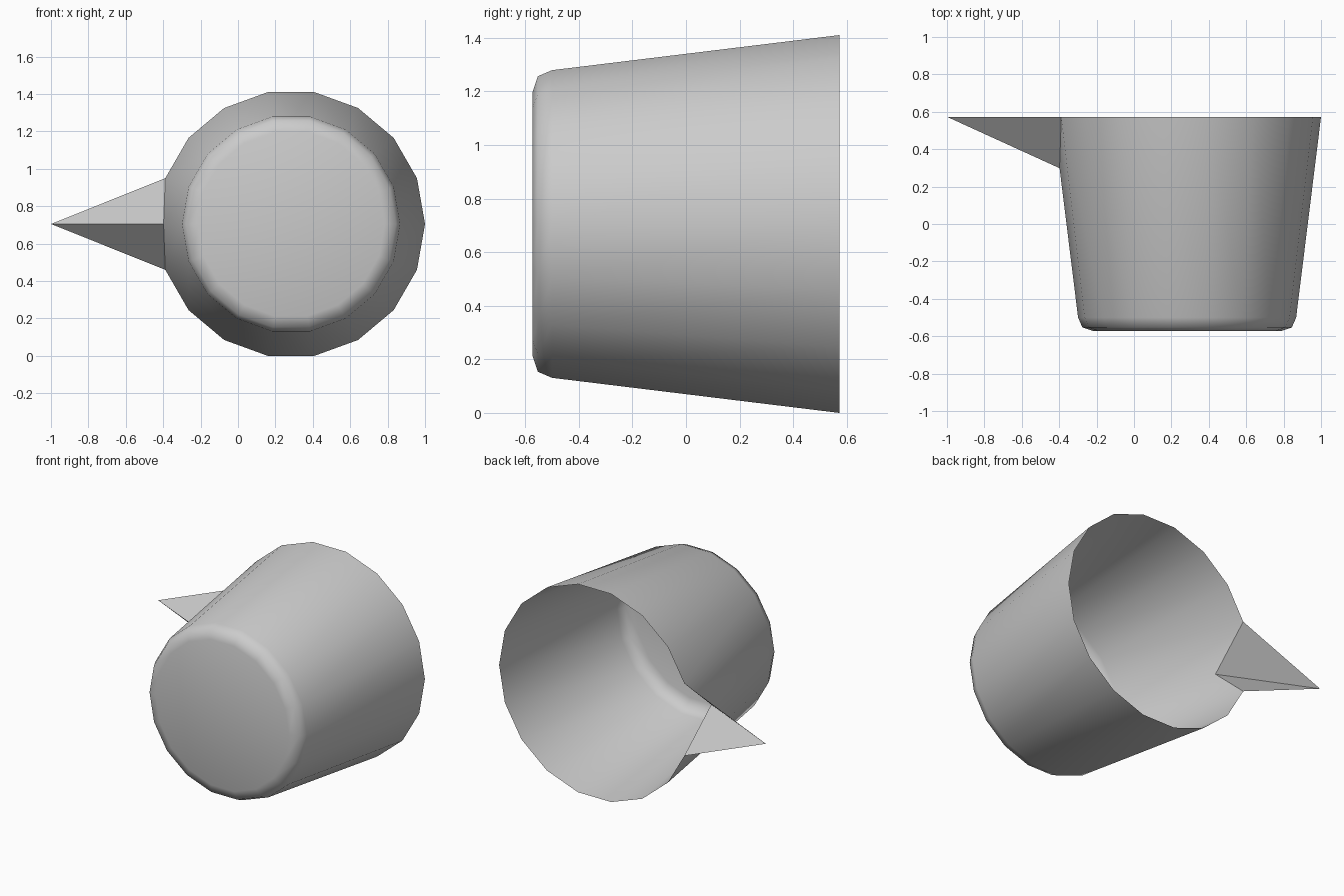
import bpy, bmesh
from math import cos, sin, pi, radians

if "Cube" in bpy.data.objects:
    bpy.data.objects.remove(bpy.data.objects["Cube"])

SIDES = 18
CX, CZ = 0.284, 0.705
# radius and y of each ring, from closed base to open rim
PROFILE = [(0.50, -0.573), (0.56, -0.553), (0.583, -0.50), (0.716, 0.573)]

bm = bmesh.new()


def ring(r, y):
    return [bm.verts.new((CX + r * cos(2 * pi * i / SIDES), y,
                          CZ + r * sin(2 * pi * i / SIDES))) for i in range(SIDES)]


# Cup wall and closed base
rings = [ring(r, y) for r, y in PROFILE]
for a, b in zip(rings, rings[1:]):
    for i in range(SIDES):
        j = (i + 1) % SIDES
        bm.faces.new((a[i], a[j], b[j], b[i]))
bm.faces.new(rings[0])

# Pouring notch: slide one rim vertex down the wall
rim, mid = rings[-1], SIDES // 2
notch = rim[mid]
notch.co = notch.co.lerp(rings[-2][mid].co, 0.256)

# Open V-shaped spout reaching out from the notch
tip = bm.verts.new((-1.0, 0.573, CZ))
bm.faces.new((rim[mid - 1], notch, tip))
bm.faces.new((notch, rim[mid + 1], tip))
bmesh.ops.recalc_face_normals(bm, faces=bm.faces)

# Make sure the base faces outward (-y)
base = min(bm.faces, key=lambda f: f.calc_center_median().y)
base.normal_update()
if base.normal.y > 0:
    bmesh.ops.reverse_faces(bm, faces=bm.faces)

mesh = bpy.data.meshes.new("pouring_cup")
bm.to_mesh(mesh)
bm.free()
cup = bpy.data.objects.new("pouring_cup", mesh)
bpy.context.collection.objects.link(cup)

# Smooth wall and base rounding, crisp spout edges
bpy.context.view_layer.objects.active = cup
cup.select_set(True)
bpy.ops.object.shade_smooth_by_angle(angle=radians(50))
